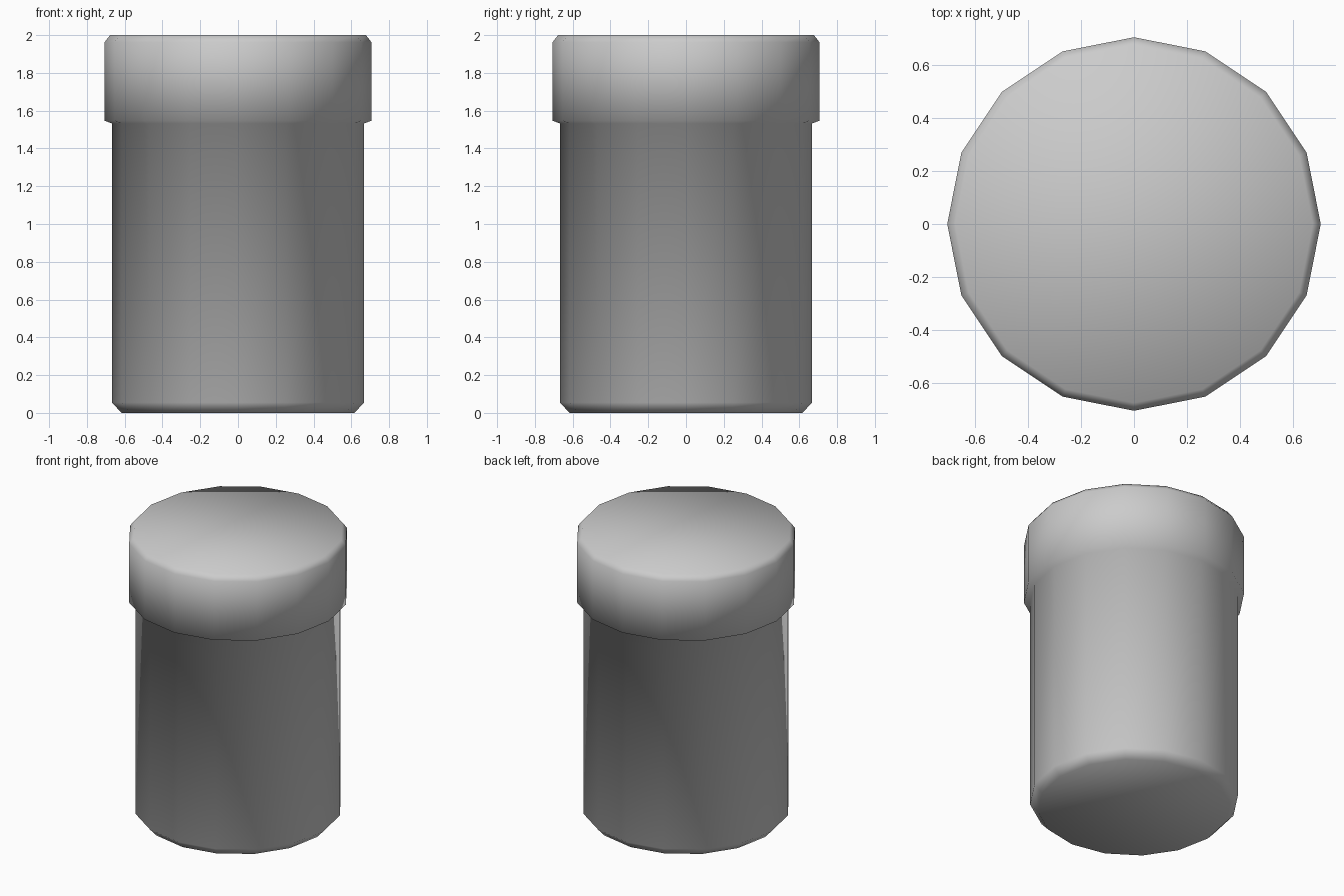
import bpy, bmesh
from math import cos, sin, pi

if "Cube" in bpy.data.objects:
    bpy.data.objects.remove(bpy.data.objects["Cube"])

SIDES = 16

# Jar silhouette (radius, height): chamfered body, flared lid lip, chamfered lid
profile = [(0.617, 0.0), (0.667, 0.055), (0.667, 1.532),
           (0.707, 1.547), (0.707, 1.962), (0.677, 2.0)]


def lathe(name, points):
    bm = bmesh.new()
    rings = [[bm.verts.new((r * cos(2 * pi * i / SIDES), r * sin(2 * pi * i / SIDES), z))
              for i in range(SIDES)] for r, z in points]
    for low, high in zip(rings, rings[1:]):
        for i in range(SIDES):
            j = (i + 1) % SIDES
            bm.faces.new((low[i], low[j], high[j], high[i]))
    # Flat end caps
    bm.faces.new(rings[0][::-1])
    bm.faces.new(rings[-1])
    for face in bm.faces:
        face.smooth = True
    mesh = bpy.data.meshes.new(name)
    bm.to_mesh(mesh)
    bm.free()
    obj = bpy.data.objects.new(name, mesh)
    bpy.context.collection.objects.link(obj)
    return obj


# Body and lid are one continuous smooth shell
lathe("lidded_jar", profile)
